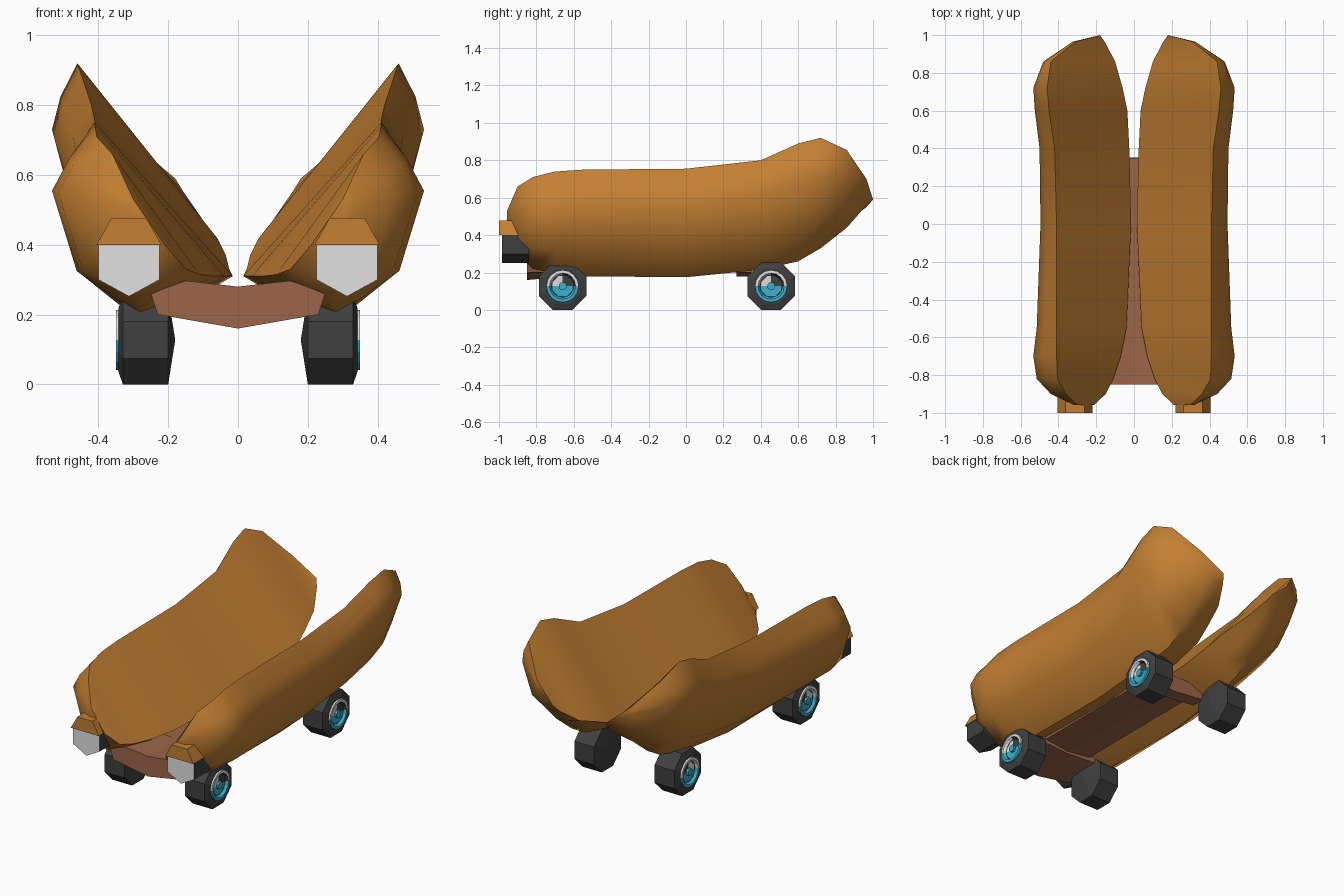
import bpy, bmesh, math

if "Cube" in bpy.data.objects:
    bpy.data.objects.remove(bpy.data.objects["Cube"])


def mat(name, r, g, b):
    m = bpy.data.materials.new(name)
    m.diffuse_color = (r, g, b, 1)
    m.use_nodes = True
    m.node_tree.nodes["Principled BSDF"].inputs["Base Color"].default_value = m.diffuse_color
    return m


BUN = mat("bun brown", 0.55, 0.215, 0.033)
BASE = mat("chassis brown", 0.33, 0.13, 0.065)
DARK = mat("rubber black", 0.05, 0.05, 0.05)
LENS = mat("lens grey", 0.75, 0.75, 0.75)
CYAN = mat("hub cyan", 0.045, 0.43, 0.61)


def finish(name, bm, mats, rule=None, smooth=None):
    bmesh.ops.recalc_face_normals(bm, faces=bm.faces)
    if rule:
        for f in bm.faces:
            f.material_index = rule(f)
    me = bpy.data.meshes.new(name)
    bm.to_mesh(me)
    bm.free()
    for m in mats:
        me.materials.append(m)
    ob = bpy.data.objects.new(name, me)
    bpy.context.collection.objects.link(ob)
    if smooth:
        bpy.ops.object.select_all(action='DESELECT')
        ob.select_set(True)
        bpy.context.view_layer.objects.active = ob
        bpy.ops.object.shade_smooth_by_angle(angle=math.radians(smooth))
    return ob


def loft(bm, rings):
    """Bridge rings of points; a one-point ring closes to a tip."""
    loops = [[bm.verts.new(p) for p in r] for r in rings]
    for a, b in zip(loops, loops[1:]):
        n = max(len(a), len(b))
        for i in range(n):
            j = (i + 1) % n
            if len(a) == 1:
                bm.faces.new((a[0], b[j], b[i]))
            elif len(b) == 1:
                bm.faces.new((a[i], a[j], b[0]))
            else:
                bm.faces.new((a[i], a[j], b[j], b[i]))
    for end in (loops[0], loops[-1]):
        if len(end) > 2:
            bm.faces.new(end)


def prism(name, pts, y0, y1, mats, rule=None):
    bm = bmesh.new()
    loft(bm, [[(x, y, z) for x, z in pts] for y in (y0, y1)])
    return finish(name, bm, mats, rule)


def lathe(name, prof, cy, cz, s, n, off, mats, rule=None):
    """Turned part around the x axis from (x, radius) pairs."""
    bm = bmesh.new()
    rings = []
    for x, r in prof:
        if r == 0:
            rings.append([(s * x, cy, cz)])
        else:
            rings.append([(s * x, cy + r * math.cos((k + off) * math.tau / n),
                           cz + r * math.sin((k + off) * math.tau / n)) for k in range(n)])
    loft(bm, rings)
    return finish(name, bm, mats, rule)


# Bun stations: y, inner edge xz, top crease xz, outer bulge xz, bottom xz
STATIONS = [
    (-.957, .21, .40, .30, .53, .32, .50, .27, .42),
    (-.90, .15, .33, .36, .66, .44, .53, .28, .30),
    (-.82, .11, .315, .405, .71, .515, .55, .28, .22),
    (-.70, .07, .31, .41, .74, .533, .555, .28, .195),
    (-.55, .04, .31, .41, .75, .515, .555, .28, .18),
    (0, .015, .31, .41, .755, .495, .555, .28, .175),
    (.40, .025, .33, .42, .80, .50, .62, .27, .215),
    (.60, .035, .37, .45, .89, .525, .70, .25, .26),
    (.72, .06, .42, .46, .92, .533, .73, .25, .33),
    (.86, .10, .47, .44, .855, .48, .72, .25, .44),
    (.965, .155, .55, .31, .70, .315, .66, .22, .56),
]


def bun(name, s):
    rings = []
    for y, ix, iz, tx, tz, ox, oz, bx, bz in STATIONS:
        pts = [(ix, iz),
               (ix + .5 * (bx - ix), bz + .42 * (iz - bz)),
               (bx, bz),
               (bx + .72 * (ox - bx), bz + .36 * (oz - bz)),
               (ox, oz),
               (.5 * (ox + tx) + .012, .5 * (oz + tz)),
               (tx, tz)]
        rings.append([(s * x, y, z) for x, z in pts])
    rings.append([(s * .18, 1.0, .59)])
    bm = bmesh.new()
    loft(bm, rings)
    finish(name, bm, [BUN], smooth=42)


for side, s in (("left", -1), ("right", 1)):
    bun(side + "_bun", s)

    # Headlight housing with grey front lens, and hood above
    cx = s * .3125
    lamp = [(-.0875, .40), (.0875, .40), (.0875, .30), (0, .252), (-.0875, .30)]
    prism(side + "_headlight", [(cx + x, z) for x, z in lamp], -.985, -.84,
          [DARK, LENS], lambda f: 1 if f.normal.y < -.9 else 0)
    hood = [(-.093, .40), (.093, .40), (.05, .477), (-.05, .477)]
    prism(side + "_headlight_hood", [(cx + x, z) for x, z in hood], -1.0, -.85, [BUN])

    # Wheels: octagonal tyre, two-tone hub, centre boss
    for end, cy in (("front", -.66), ("rear", .455)):
        cz, tag = .127, side + "_" + end
        lathe(tag + "_tyre", [(.18, 0), (.20, .1375), (.33, .1375), (.342, .10), (.325, 0)],
              cy, cz, s, 8, .5, [DARK])

        def hub_rule(f, cy=cy, cz=cz):
            c = f.calc_center_median()
            if c.z < cz:
                return 0
            recessed = math.hypot(c.y - cy, c.z - cz) < .066
            return 2 if recessed and c.y > cy else 1

        lathe(tag + "_hub", [(.31, 0), (.31, .09), (.35, .086), (.35, .07), (.335, .06), (.333, 0)],
              cy, cz, s, 16, 0, [CYAN, LENS, DARK], hub_rule)
        lathe(tag + "_hub_boss", [(.32, .022), (.348, .022), (.348, 0)], cy, cz, s, 8, .5, [CYAN])

# Chassis: angled front bumper, centre spine, rear crossbar
bumper = [(-.25, .26), (-.15, .297), (0, .28), (.15, .297), (.25, .26),
          (.23, .20), (0, .16), (-.23, .20)]
bm = bmesh.new()
loft(bm, [[(x, -.85, z) for x, z in bumper],
          [(x, -.58, max(z, .185)) for x, z in bumper]])
finish("front_bumper", bm, [BASE])
spine = [(-.16, .28), (.16, .28), (.16, .22), (0, .20), (-.16, .22)]
prism("chassis_spine", spine, -.60, .35, [BASE])
crossbar = [(-.21, .27), (.21, .27), (.21, .20), (0, .18), (-.21, .20)]
prism("rear_crossbar", crossbar, .27, .352, [BASE])
